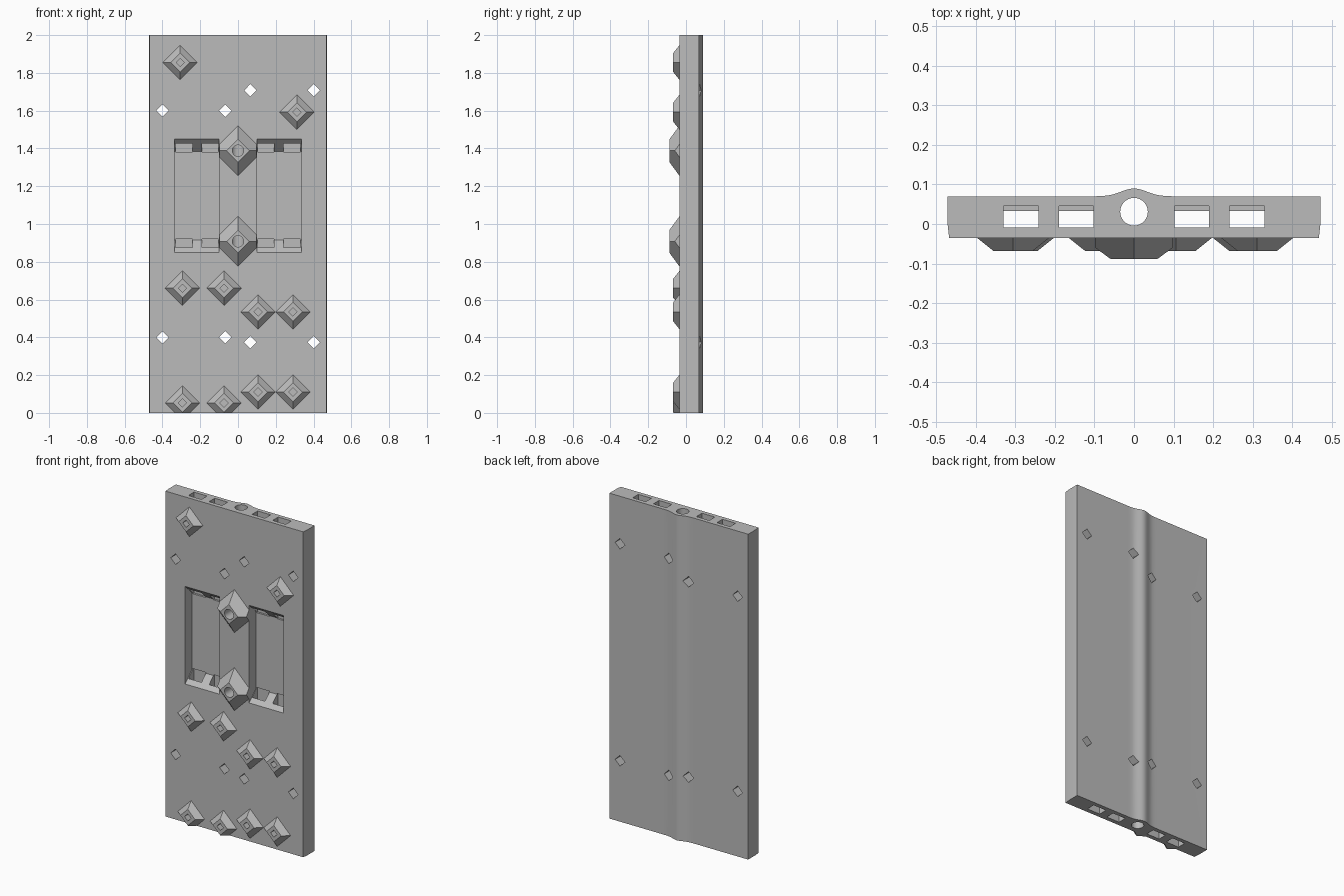
import bpy, bmesh, math
from mathutils import Vector

if "Cube" in bpy.data.objects:
    bpy.data.objects.remove(bpy.data.objects["Cube"])

FRONT = -0.035   # front face of the plate
grey = bpy.data.materials.new("grey")
grey.diffuse_color = (0.5, 0.5, 0.5, 1)
grey.use_nodes = True
grey.node_tree.nodes["Principled BSDF"].inputs["Base Color"].default_value = grey.diffuse_color


def finish(bm, name):
    bmesh.ops.recalc_face_normals(bm, faces=bm.faces)
    me = bpy.data.meshes.new(name)
    bm.to_mesh(me)
    bm.free()
    me.materials.append(grey)
    ob = bpy.data.objects.new(name, me)
    bpy.context.collection.objects.link(ob)
    return ob


def loft(name, axis, rings, clip=None):
    """Solid between two equal rings [(points, position)] placed along an axis."""
    place = {"x": lambda p, t: (t, p[0], p[1]),
             "y": lambda p, t: (p[0], t, p[1]),
             "z": lambda p, t: (p[0], p[1], t)}[axis]
    bm = bmesh.new()
    a, b = [[bm.verts.new(place(p, t)) for p in pts] for pts, t in rings]
    bm.faces.new(a)
    bm.faces.new(b)
    for i in range(len(a)):
        j = (i + 1) % len(a)
        bm.faces.new((a[i], a[j], b[j], b[i]))
    for co, no in clip or []:
        res = bmesh.ops.bisect_plane(bm, geom=bm.verts[:] + bm.edges[:] + bm.faces[:],
                                     plane_co=co, plane_no=no, clear_outer=True)
        cut = [e for e in res["geom_cut"] if isinstance(e, bmesh.types.BMEdge)]
        if cut:
            bmesh.ops.holes_fill(bm, edges=[e for e in bm.edges if e.is_boundary])
    return finish(bm, name)


def prism(name, axis, pts, a, b):
    return loft(name, axis, [(pts, a), (pts, b)])


def ngon(cx, cy, r, n=4):
    return [(cx + r * math.cos(math.tau * i / n), cy + r * math.sin(math.tau * i / n))
            for i in range(n)]


def box(x0, x1, y0, y1):
    return [(x0, y0), (x1, y0), (x1, y1), (x0, y1)]


# Plate: flat front, slight side taper, smooth rounded ridge down the back
ridge = [(x, 0.07 + 0.02 * math.exp(-(x / 0.045) ** 2))
         for x in [0.12 - 0.01 * i for i in range(25)]]
outline = [(-0.468, FRONT), (0.468, FRONT), (0.472, 0), (0.472, 0.07)] + ridge + \
          [(-0.472, 0.07), (-0.472, 0)]
plate = prism("wall_plate", "z", outline, 0, 2)

adds, cuts = [], []

# Small diamond studs with blind diamond sockets
for x, z in [(-0.306, 1.855), (0.312, 1.592), (-0.294, 0.66), (-0.074, 0.66),
             (0.106, 0.535), (0.291, 0.535), (-0.294, 0.053), (-0.074, 0.053),
             (0.106, 0.11), (0.291, 0.11)]:
    adds.append(loft("small_stud", "y",
                     [(ngon(x, z, 0.104), FRONT + 0.01), (ngon(x, z, 0.05), -0.068)],
                     [((0, 0, 0), (0, 0, -1))]))
    cuts.append(prism("socket_cutter", "y", ngon(x, z, 0.022), -0.2, -0.02))

# Large centre studs, trimmed at the pocket edges, with round holes into the bore
for z in (1.388, 0.908):
    adds.append(loft("large_stud", "y",
                     [(ngon(0, z, 0.146), FRONT + 0.01), (ngon(0, z, 0.06), -0.088)],
                     [((0.099, 0, 0), (1, 0, 0)), ((-0.099, 0, 0), (-1, 0, 0))]))
    cuts.append(prism("round_hole_cutter", "y", ngon(0, z, 0.03, 24), -0.2, 0.03))

# Diamond holes right through the plate
for x, z in [(-0.4, 1.6), (-0.068, 1.6), (0.066, 1.708), (0.4, 1.708),
             (-0.4, 0.4), (-0.068, 0.4), (0.066, 0.374), (0.4, 0.374)]:
    cuts.append(prism("through_hole_cutter", "y", ngon(x, z, 0.033), -0.2, 0.2))

# Round bore along the ridge
cuts.append(prism("bore_cutter", "z", ngon(0, 0.031, 0.035, 32), -0.1, 2.1))

# Two front pockets with ramped ends, fed by rectangular channels from both edges
pocket = [(-0.2, 0.85), (FRONT, 0.85), (0.033, 0.915),
          (0.033, 1.385), (FRONT, 1.45), (-0.2, 1.45)]
for s in (-1, 1):
    cuts.append(prism("pocket_cutter", "x", pocket, s * 0.1, s * 0.335))
    for x0, x1 in ((0.102, 0.19), (0.242, 0.331)):
        for z0, z1 in ((-0.1, 0.92), (1.38, 2.1)):
            cuts.append(prism("channel_cutter", "z", box(s * x0, s * x1, -0.009, 0.045), z0, z1))

# Join the studs, then cut every opening
for group, op in ((adds, "UNION"), (cuts, "DIFFERENCE")):
    for part in group:
        mod = plate.modifiers.new(part.name, "BOOLEAN")
        mod.operation, mod.solver, mod.object = op, "EXACT", part
bpy.context.view_layer.update()
result = bpy.data.meshes.new_from_object(
    plate.evaluated_get(bpy.context.evaluated_depsgraph_get()))
plate.modifiers.clear()
plate.data = result
for part in adds + cuts:
    bpy.data.objects.remove(part, do_unlink=True)

# One material, smooth ridge and bores, crisp edges elsewhere
result.materials.clear()
result.materials.append(grey)
for f in result.polygons:
    f.material_index = 0
bpy.ops.object.select_all(action="DESELECT")
plate.select_set(True)
bpy.context.view_layer.objects.active = plate
bpy.ops.object.shade_smooth_by_angle(angle=math.radians(25))
